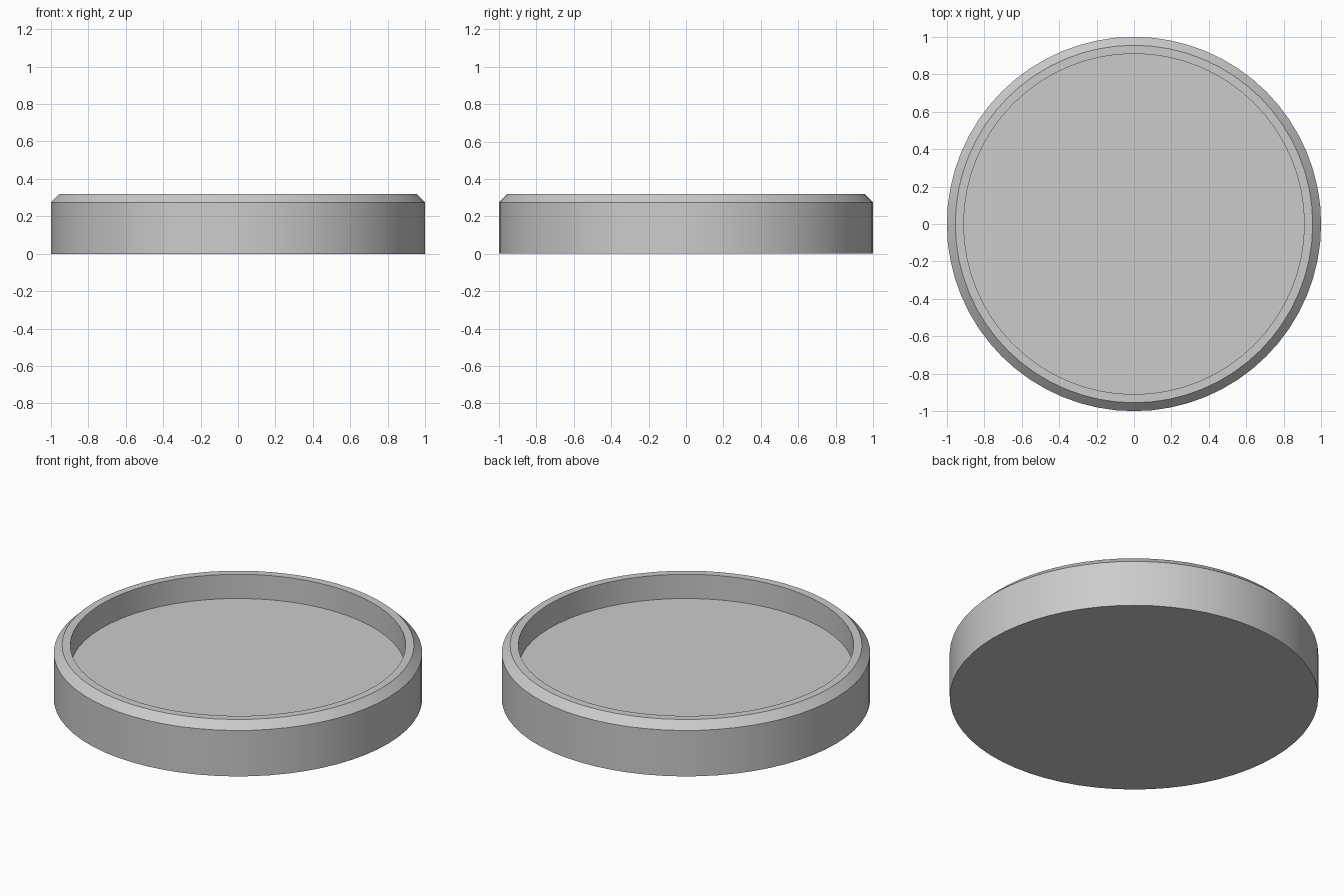
import bpy
import bmesh
import math

cube = bpy.data.objects.get("Cube")
if cube:
    bpy.data.objects.remove(cube, do_unlink=True)

SEGMENTS = 64

# Single light grey material
grey = bpy.data.materials.new("light grey")
grey.use_nodes = True
colour = (0.6, 0.6, 0.6, 1)
grey.diffuse_color = colour
grey.node_tree.nodes["Principled BSDF"].inputs["Base Color"].default_value = colour

# Cross-section (radius, height): base, wall, chamfer, flat lip, recess floor
profile = [(1, 0), (1, 0.275), (0.955, 0.32), (0.91, 0.32), (0.91, 0.175)]


def lathe(name, profile, material):
    """Closed solid of revolution with flat caps at both profile ends."""
    bm = bmesh.new()
    rings = []
    for radius, z in profile:
        angles = [math.tau * i / SEGMENTS for i in range(SEGMENTS)]
        rings.append([bm.verts.new((radius * math.cos(a), radius * math.sin(a), z))
                      for a in angles])
    for low, high in zip(rings, rings[1:]):
        for i in range(SEGMENTS):
            j = (i + 1) % SEGMENTS
            bm.faces.new((low[i], low[j], high[j], high[i]))
    bm.faces.new(rings[0][::-1])
    bm.faces.new(rings[-1])
    bmesh.ops.recalc_face_normals(bm, faces=bm.faces[:])
    mesh = bpy.data.meshes.new(name)
    bm.to_mesh(mesh)
    bm.free()
    mesh.materials.append(material)
    obj = bpy.data.objects.new(name, mesh)
    bpy.context.collection.objects.link(obj)
    return obj


# Round shallow tray with a chamfered rim
tray = lathe("round_tray", profile, grey)
bpy.ops.object.select_all(action="DESELECT")
tray.select_set(True)
bpy.context.view_layer.objects.active = tray
bpy.ops.object.shade_smooth_by_angle(angle=math.radians(30))
